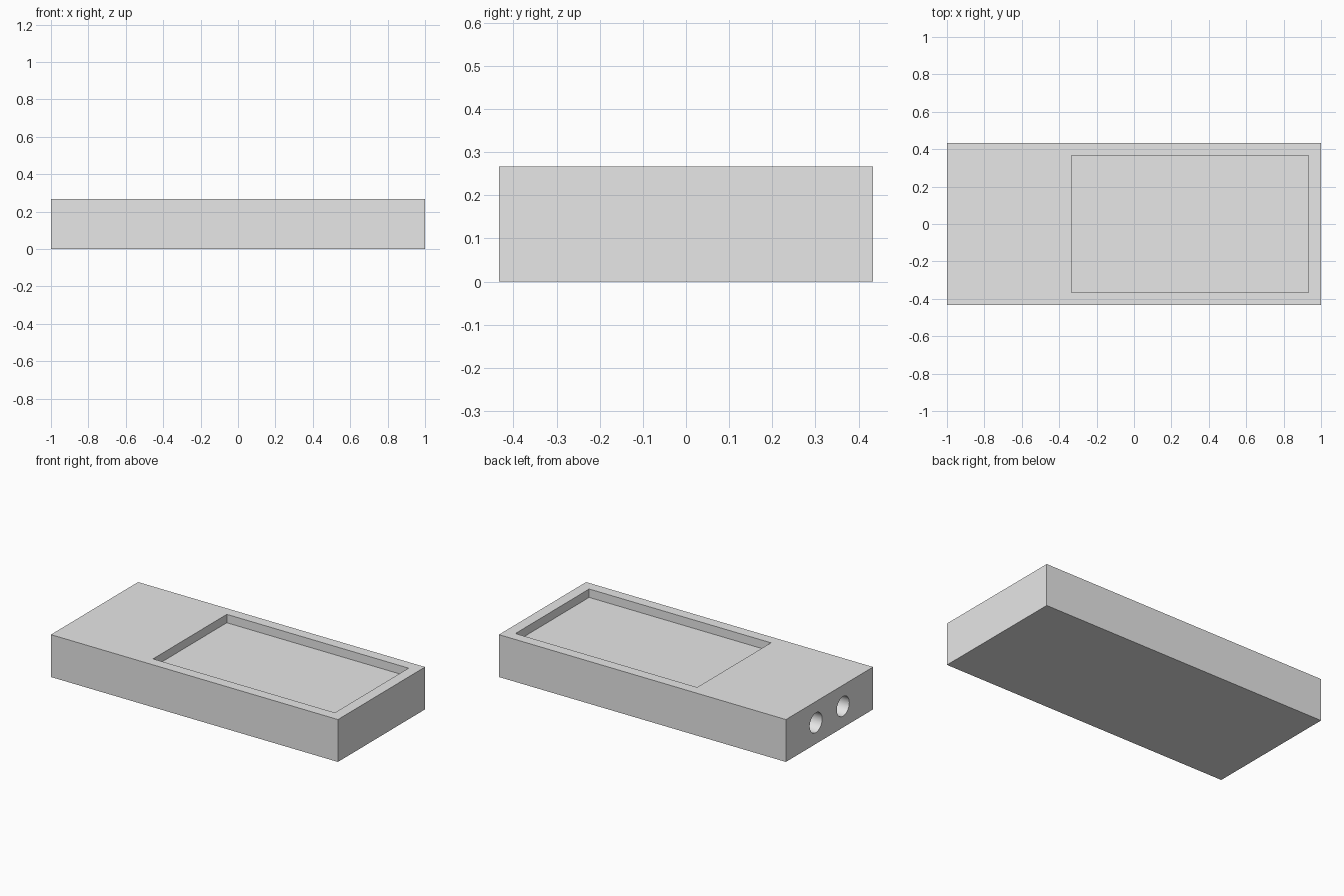
import bpy
import math

cube = bpy.data.objects.get("Cube")
if cube:
    bpy.data.objects.remove(cube, do_unlink=True)

LENGTH, WIDTH, HEIGHT = 2.0, 0.867, 0.267

grey = bpy.data.materials.new("light_grey")
grey.use_nodes = True
grey.diffuse_color = (0.8, 0.8, 0.8, 1)
grey.node_tree.nodes["Principled BSDF"].inputs["Base Color"].default_value = (0.8, 0.8, 0.8, 1)


def box(name, low, high):
    """Box spanning two opposite corners."""
    centre = [(a + b) / 2 for a, b in zip(low, high)]
    bpy.ops.mesh.primitive_cube_add(size=1, location=centre)
    ob = bpy.context.object
    ob.name = name
    ob.scale = [b - a for a, b in zip(low, high)]
    bpy.ops.object.transform_apply(location=True, rotation=True, scale=True)
    ob.data.materials.append(grey)
    return ob


def cut(target, cutter):
    """Subtract the cutter from the target and discard the cutter."""
    mod = target.modifiers.new("cut", "BOOLEAN")
    mod.operation = "DIFFERENCE"
    mod.solver = "EXACT"
    mod.object = cutter
    bpy.context.view_layer.objects.active = target
    bpy.ops.object.modifier_apply(modifier=mod.name)
    bpy.data.objects.remove(cutter, do_unlink=True)


# Solid body
body = box("body", (-LENGTH / 2, -WIDTH / 2, 0), (LENGTH / 2, WIDTH / 2, HEIGHT))

# Shallow rectangular tray in the top
cut(body, box("tray_cutter", (-0.335, -0.367, 0.214), (0.932, 0.367, HEIGHT + 0.1)))

# Pair of blind round sockets in the end face
for y in (-0.135, 0.135):
    bpy.ops.mesh.primitive_cylinder_add(
        vertices=48, radius=0.062, depth=0.6,
        location=(-LENGTH / 2, y, HEIGHT / 2), rotation=(0, math.pi / 2, 0))
    socket = bpy.context.object
    socket.name = "socket_cutter"
    socket.data.materials.append(grey)
    cut(body, socket)

# Smooth socket walls, crisp edges elsewhere
bpy.ops.object.select_all(action="DESELECT")
body.select_set(True)
bpy.context.view_layer.objects.active = body
bpy.ops.object.shade_smooth_by_angle(angle=math.radians(30))
